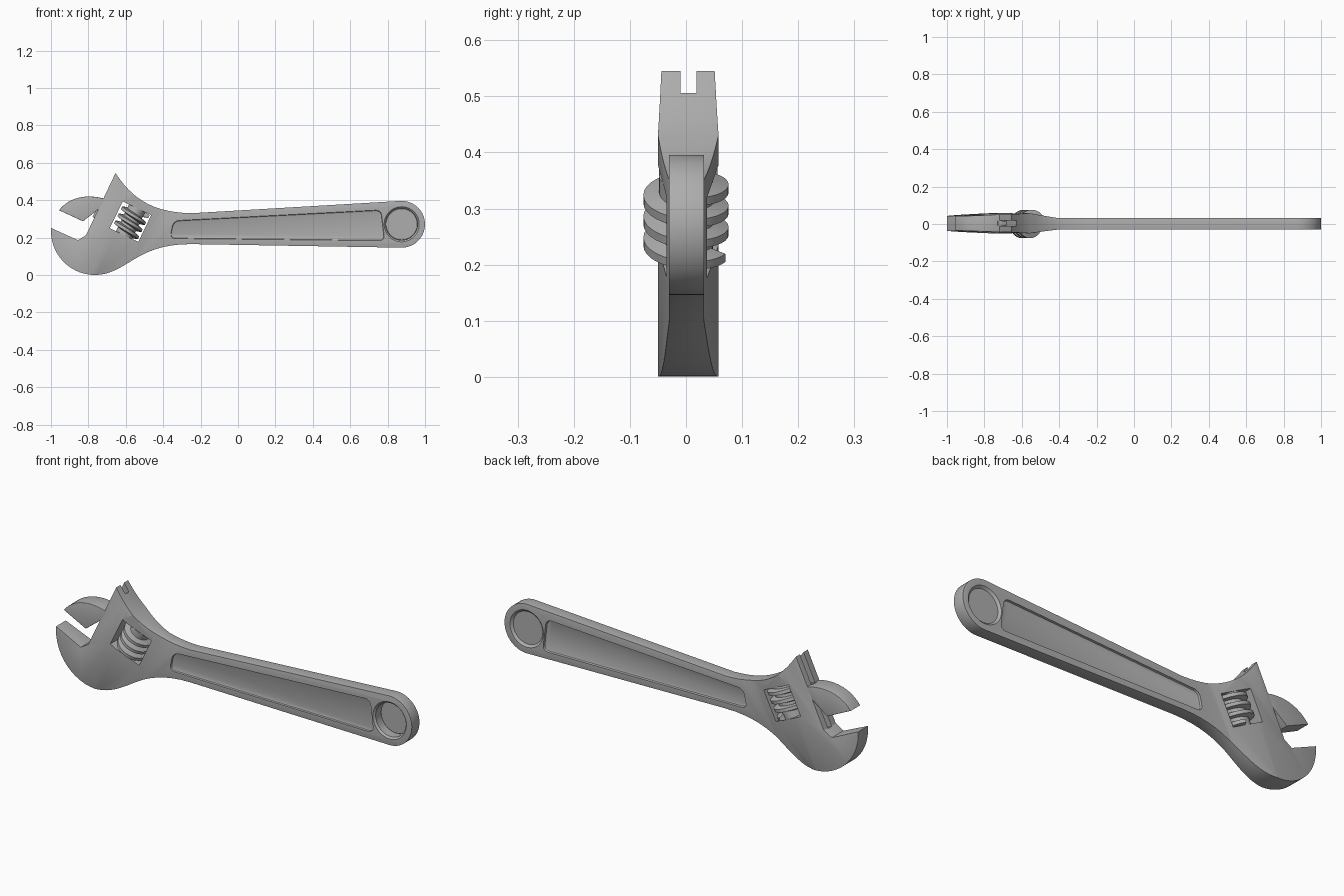
import bpy, bmesh, math
from mathutils import Matrix, Vector
from mathutils.geometry import interpolate_bezier

if "Cube" in bpy.data.objects:
    bpy.data.objects.remove(bpy.data.objects["Cube"])

steel = bpy.data.materials.new("steel_grey")
steel.use_nodes = True
GREY = (0.42, 0.42, 0.42, 1)
steel.diffuse_color = GREY
steel.node_tree.nodes["Principled BSDF"].inputs["Base Color"].default_value = GREY

# Jaw frame: V points across the slide towards the handle, U along the slide
TILT = Matrix.Rotation(math.radians(25.8), 4, 'Y')
V = TILT @ Vector((1, 0, 0))
U = TILT @ Vector((0, 0, 1))
# Plate section along V: (position, half thickness, middle)
SECTION = [(-1.05, 0.037, 0.003), (-0.69, 0.054, 0.004), (-0.52, 0.031, 0.001), (2, 0.031, 0.001)]


def section(v):
    for (a, ha, ma), (b, hb, mb) in zip(SECTION, SECTION[1:]):
        if v <= b:
            t = max(0, (v - a) / (b - a))
            return ha + (hb - ha) * t, ma + (mb - ma) * t


def arc(cx, cz, r, start, end, n):
    angles = [math.radians(start + (end - start) * i / n) for i in range(n + 1)]
    return [(cx + r * math.cos(a), cz + r * math.sin(a)) for a in angles]


def curve(a, b, c, d, n=14):
    pts = interpolate_bezier(*[Vector(p) for p in (a, b, c, d)], n)
    return [(p.x, p.y) for p in pts]


def finish(bm, name):
    bmesh.ops.recalc_face_normals(bm, faces=bm.faces)
    mesh = bpy.data.meshes.new(name)
    bm.to_mesh(mesh)
    bm.free()
    mesh.materials.append(steel)
    ob = bpy.data.objects.new(name, mesh)
    bpy.context.collection.objects.link(ob)
    return ob


def prism(outline, y0, y1):
    bm = bmesh.new()
    face = bm.faces.new([bm.verts.new((x, y0, z)) for x, z in outline])
    new = bmesh.ops.extrude_face_region(bm, geom=[face])["geom"]
    bmesh.ops.translate(bm, vec=(0, y1 - y0, 0),
                        verts=[g for g in new if isinstance(g, bmesh.types.BMVert)])
    bmesh.ops.recalc_face_normals(bm, faces=bm.faces)
    return bm


def plate(name, outline):
    """Flat forging whose thickness follows SECTION, with weighted rim rounding."""
    bm = prism(outline, -1, 1)
    for v, _, _ in SECTION[1:3]:
        bmesh.ops.bisect_plane(bm, geom=bm.verts[:] + bm.edges[:] + bm.faces[:],
                               plane_co=V * v, plane_no=V)
    weight = bm.edges.layers.float.new("bevel_weight_edge")
    bm.normal_update()
    for e in bm.edges:
        a, b = e.verts
        walls = sum(abs(f.normal.y) < 0.5 for f in e.link_faces)
        if a.co.y * b.co.y > 0 and walls == 1:
            mid = (a.co + b.co).dot(V) / 2
            e[weight] = min(1, max(0.12, (mid + 0.69) / 0.17))
    for vert in bm.verts:
        half, mid = section(vert.co.dot(V))
        vert.co.y = mid + math.copysign(half, vert.co.y)
    ob = finish(bm, name)
    mod = ob.modifiers.new("rim", 'BEVEL')
    mod.limit_method = 'WEIGHT'
    mod.width = 0.016
    mod.segments = 3
    return ob


def tilted_box(name, v0, v1, y0, y1, u0, u1):
    bm = bmesh.new()
    bmesh.ops.create_cube(bm, size=1)
    for p in bm.verts:
        p.co = Vector((v0 if p.co.x < 0 else v1, y0 if p.co.y < 0 else y1,
                       u0 if p.co.z < 0 else u1))
    bm.transform(TILT)
    return finish(bm, name)


def cone(name, centre, r1, r2, depth, turn, sides=48):
    bm = bmesh.new()
    bmesh.ops.create_cone(bm, cap_ends=True, segments=sides, radius1=r1, radius2=r2, depth=depth)
    bm.transform(Matrix.Translation(centre) @ turn)
    return finish(bm, name)


def panel_cutter(side):
    """Long tapered recess with rounded corners and a filleted floor."""
    corners = [(-0.365, 0.195), (0.785, 0.183), (0.765, 0.348), (-0.345, 0.29)]
    floor, outer = side * 0.02, side * 0.06
    bm = prism(corners, floor, outer)
    upright = [e for e in bm.edges if abs(e.verts[0].co.y - e.verts[1].co.y) > 0.01]
    bmesh.ops.bevel(bm, geom=upright, offset=0.028, segments=4, profile=0.5, affect='EDGES')
    rim = [e for e in bm.edges if all(abs(v.co.y - floor) < 1e-4 for v in e.verts)]
    bmesh.ops.bevel(bm, geom=rim, offset=0.008, segments=2, profile=0.5, affect='EDGES')
    return finish(bm, "panel_cutter")


def bake(ob, cutters=(), angle=32):
    for c in cutters:
        c.hide_render = True
        mod = ob.modifiers.new("cut", 'BOOLEAN')
        mod.operation = 'DIFFERENCE'
        mod.solver = 'EXACT'
        mod.object = c
    bpy.context.view_layer.update()
    bpy.ops.object.select_all(action='DESELECT')
    ob.select_set(True)
    bpy.context.view_layer.objects.active = ob
    bpy.ops.object.convert(target='MESH')
    bpy.ops.object.shade_smooth_by_angle(angle=math.radians(angle))
    for c in cutters:
        bpy.data.objects.remove(c)


# Handle, neck and fixed jaw in one forging
EYE = (0.875, 0.271)
outline = arc(-0.765, 0.235, 0.235, 176, 290, 20)
outline += curve(outline[-1], (-0.56, 0.06), (-0.5, 0.165), (-0.25, 0.165))[1:]
outline += arc(*EYE, 0.125, -91, 93, 28)
outline += curve((-0.25, 0.33), (-0.45, 0.335), (-0.56, 0.4), (-0.655, 0.545))
outline += [(-0.813, 0.212), (-0.856, 0.186)]
body = plate("handle_and_fixed_jaw", outline)

# Window for the adjuster, guide slot, hanging hole and side recesses
eye = Vector((EYE[0], 0.001, EYE[1]))
flip = Matrix.Rotation(math.pi / 2, 4, 'X')
cuts = [tilted_box("window_cutter", -0.726, -0.557, -0.2, 0.2, -0.073, 0.086),
        tilted_box("slot_cutter", -0.95, -0.785, -0.01, 0.019, -0.165, 0.4),
        cone("hole_cutter", eye, 0.085, 0.085, 0.3, flip)]
for side in (-1, 1):
    cuts.append(cone("rim_cutter", eye + Vector((0, side * 0.03, 0)), 0.083, 0.103, 0.02,
                     Matrix.Rotation(-side * math.pi / 2, 4, 'X')))
    cuts.append(panel_cutter(side))
bake(body, cuts)

# Sliding jaw with its guide tongue
jaw = plate("sliding_jaw", curve((-0.957, 0.346), (-0.9, 0.42), (-0.8, 0.435), (-0.706, 0.405))
            + [(-0.738, 0.357), (-0.829, 0.287)])
bake(jaw)
tilted_box("jaw_tongue", -0.835, -0.78, -0.008, 0.017, -0.06, 0.055)

# Adjuster: core pin and helical thread
centre = V * -0.641 + U * 0.0065
bake(cone("adjuster_core", centre, 0.048, 0.048, 0.162, TILT, 32))

PITCH, TURNS, STEPS = 0.042, 3.2, 32
bm = bmesh.new()
rows = []
for i in range(int(TURNS * STEPS) + 1):
    t = i / STEPS
    a = t * math.tau
    h = (TURNS / 2 - t) * PITCH
    rows.append([bm.verts.new((r * math.cos(a), r * math.sin(a), h + d))
                 for r, d in ((0.044, -0.015), (0.076, -0.008), (0.076, 0.008), (0.044, 0.015))])
for a, b in zip(rows, rows[1:]):
    for k in range(4):
        n = (k + 1) % 4
        bm.faces.new((a[k], a[n], b[n], b[k]))
bm.faces.new(rows[0])
bm.faces.new(rows[-1][::-1])
bm.transform(Matrix.Translation(centre) @ TILT)
bake(finish(bm, "adjuster_thread"))
